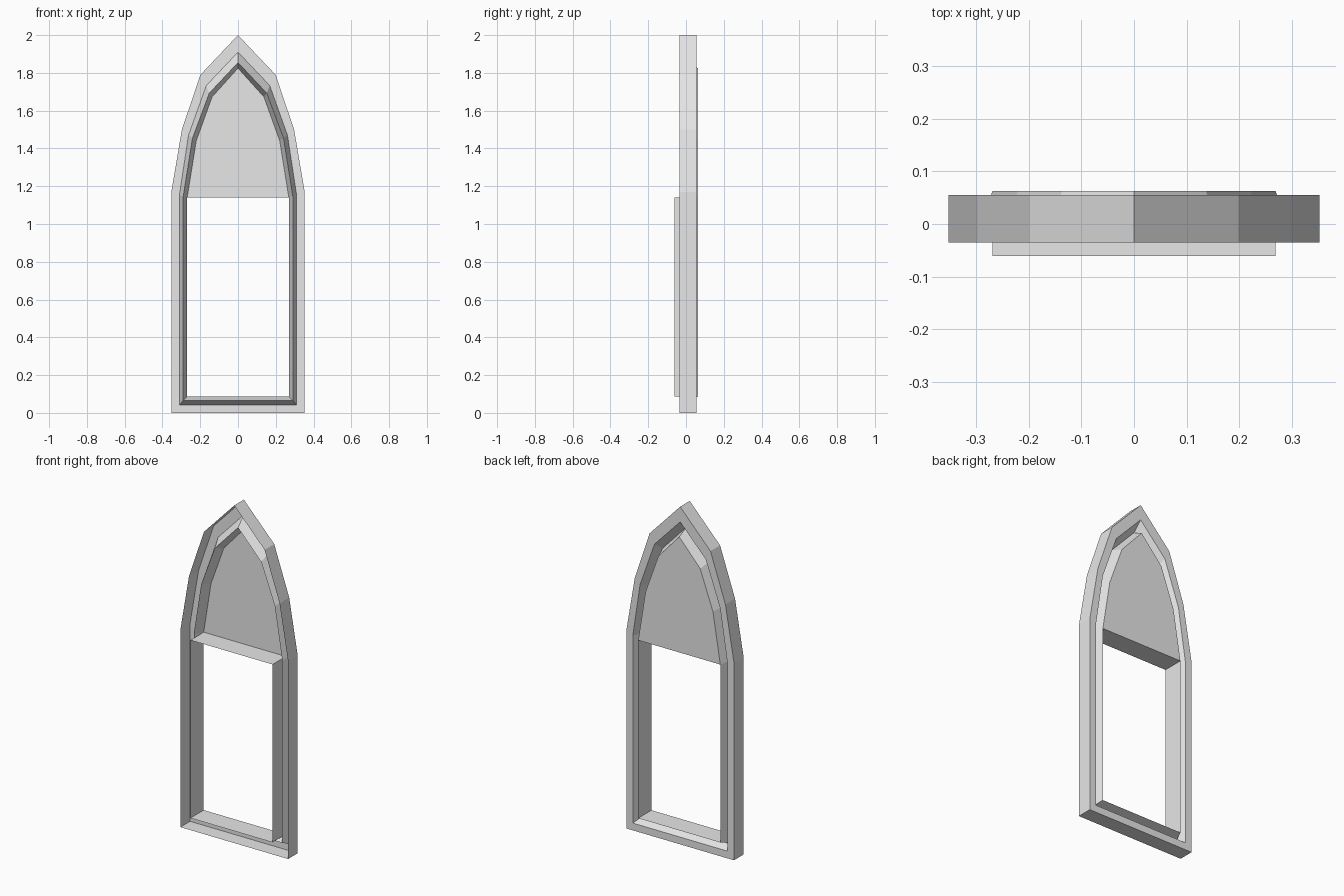
import bpy

cube = bpy.data.objects.get("Cube")
if cube:
    bpy.data.objects.remove(cube, do_unlink=True)

# One plain grey for the whole window
grey = bpy.data.materials.new("light_grey")
grey.use_nodes = True
grey.diffuse_color = (0.8, 0.8, 0.8, 1)
grey.node_tree.nodes["Principled BSDF"].inputs["Base Color"].default_value = (0.8, 0.8, 0.8, 1)


def mirrored(half):
    """Close a right-hand outline (bottom to apex) with its mirror image."""
    return half + [(-x, z) for x, z in reversed(half) if x > 0]


def add_mesh(name, verts, faces):
    mesh = bpy.data.meshes.new(name)
    mesh.from_pydata(verts, [], faces)
    mesh.materials.append(grey)
    obj = bpy.data.objects.new(name, mesh)
    bpy.context.collection.objects.link(obj)
    return obj


def loft(name, sections):
    """Join (outline, depth) loops with bands of quads, open at both ends."""
    n = len(sections[0][0])
    verts = [(x, y, z) for outline, y in sections for x, z in outline]
    faces = [(r * n + i, r * n + (i + 1) % n, (r + 1) * n + (i + 1) % n, (r + 1) * n + i)
             for r in range(len(sections) - 1) for i in range(n)]
    return add_mesh(name, verts, faces)


# Pointed-arch outlines, from the outside inwards
outer = mirrored([(.353, 0), (.353, 1.17), (.297, 1.5), (.199, 1.79), (0, 2)])
rim = mirrored([(.31, .043), (.31, 1.155), (.262, 1.47), (.168, 1.733), (0, 1.91)])
groove = mirrored([(.29, .065), (.29, 1.147), (.241, 1.455), (.152, 1.693), (0, 1.855)])
inner = mirrored([(.269, .086), (.269, 1.14), (.221, 1.44), (.137, 1.673), (0, 1.825)])

FRONT, BACK, GROOVE, INNER = -.035, .055, 0.0, .063

# Outer wall, open at the front, with a flat border at the back
loft("outer_frame", [(outer, FRONT), (outer, BACK), (rim, BACK)])

# V-shaped groove between border and opening
loft("groove_moulding", [(rim, BACK), (groove, GROOVE), (inner, INNER)])

# Flat panel filling the arch
arch = inner[1:-1]
add_mesh("arch_panel", [(x, INNER, z) for x, z in arch], [tuple(range(len(arch)))])

# Thin lining of the rectangular opening, standing proud of the front
opening = mirrored([(.269, .086), (.269, 1.14)])
loft("opening_lining", [(opening, -.061), (opening, INNER)])
